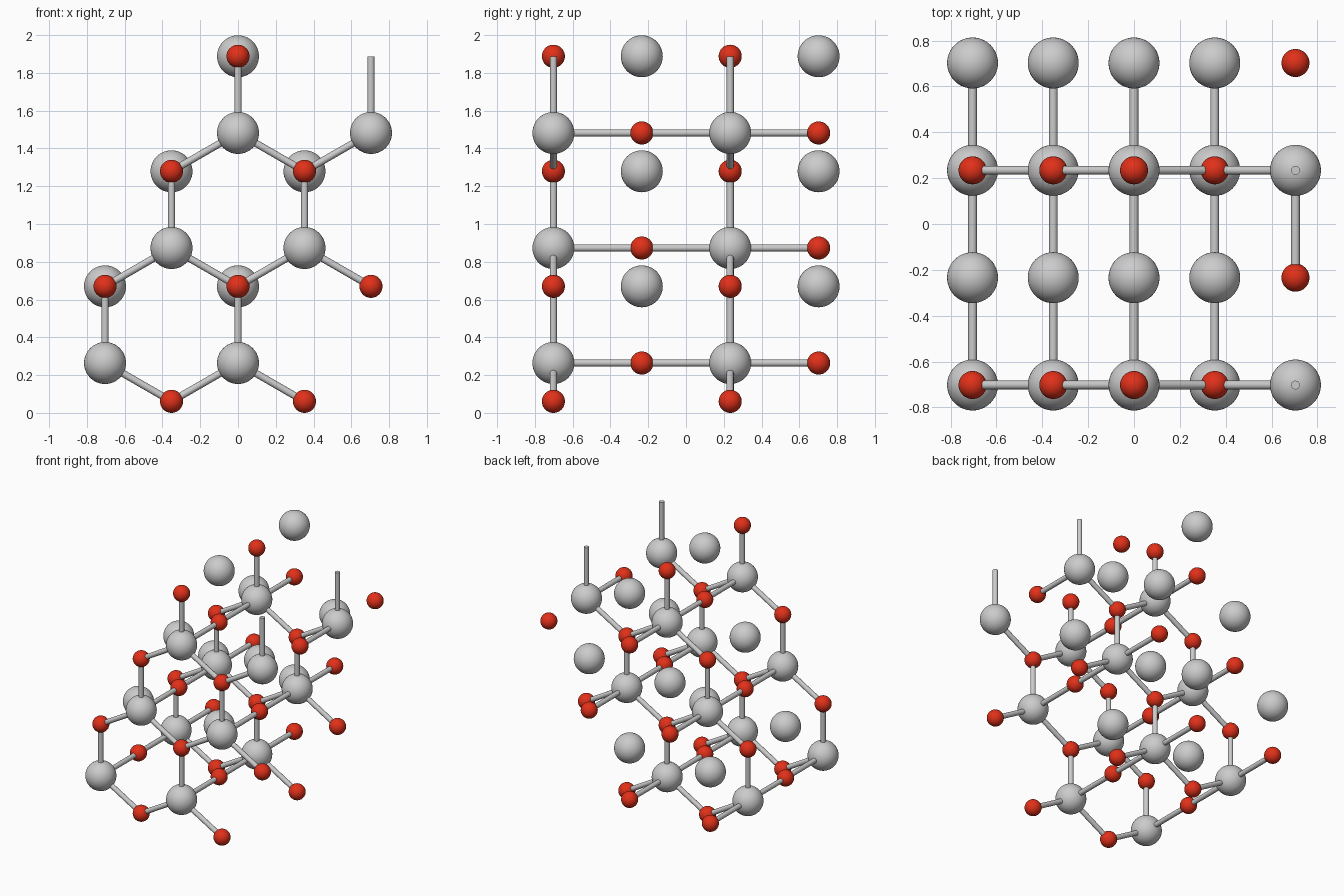
import bpy
from mathutils import Vector

if "Cube" in bpy.data.objects:
    bpy.data.objects.remove(bpy.data.objects["Cube"])

R_BIG, R_SMALL, R_ROD = 0.111, 0.061, 0.019
DX, DY = 0.352, 0.468          # half lattice steps in x and y
Z0, DZ, UP = 0.061, 0.203, 0.406

red = bpy.data.materials.new("red")
red.diffuse_color = (0.75, 0.03, 0.01, 1)
red.use_nodes = True
red.node_tree.nodes["Principled BSDF"].inputs["Base Color"].default_value = red.diffuse_color


def smooth(mesh):
    mesh.polygons.foreach_set("use_smooth", [True] * len(mesh.polygons))


def ball_mesh(radius, mat=None):
    bpy.ops.mesh.primitive_uv_sphere_add(segments=48, ring_count=24, radius=radius)
    ob = bpy.context.object
    mesh = ob.data
    smooth(mesh)
    if mat:
        mesh.materials.append(mat)
    bpy.data.objects.remove(ob)
    return mesh


BIG = ball_mesh(R_BIG)
SMALL = ball_mesh(R_SMALL, red)


def ball(name, mesh, p):
    ob = bpy.data.objects.new(name, mesh)
    ob.location = p
    bpy.context.collection.objects.link(ob)


def rod(a, b):
    a, b = Vector(a), Vector(b)
    d = b - a
    bpy.ops.mesh.primitive_cylinder_add(vertices=24, radius=R_ROD, depth=d.length,
                                        location=(a + b) / 2)
    ob = bpy.context.object
    ob.name = "bond_rod"
    ob.rotation_euler = d.to_track_quat('Z', 'Y').to_euler()
    bpy.ops.object.shade_smooth_by_angle()


# lattice columns as (x step, layer): large balls in the bonded planes
grey_sites = [(-2, 0), (0, 0), (-1, 1), (1, 1), (0, 2), (2, 2)]
# small balls in the bonded planes, at the foot of each layer
red_sites = [(-1, 0), (1, 0), (-2, 1), (0, 1), (2, 1), (-1, 2), (1, 2), (0, 3)]
# loose large balls in the planes between
loose_sites = [(-2, 1), (0, 1), (-1, 2), (1, 2), (0, 3)]


def foot(layer):
    return Z0 + layer * (DZ + UP)


for y in (-1.5 * DY, 0.5 * DY):
    for i, k in red_sites:
        ball("small_ball", SMALL, (i * DX, y, foot(k)))
    for i, k in loose_sites:
        ball("loose_large_ball", BIG, (i * DX, y + DY, foot(k)))
    for i, k in grey_sites:
        x, z = i * DX, foot(k) + DZ
        ball("large_ball", BIG, (x, y, z))
        ball("linking_small_ball", SMALL, (x, y + DY, z))
        # upright rod and sloping rods
        rod((x, y, z), (x, y, z + UP))
        for s in (-1, 1):
            if (i + s, k) in red_sites:
                rod((x, y, z), (x + s * DX, y, z - DZ))
        # rods running front to back (the edge column lacks the rear ones)
        if i < 2:
            rod((x, y, z), (x, y + DY, z))
        if y > 0:
            rod((x, y, z), (x, y - DY, z))
